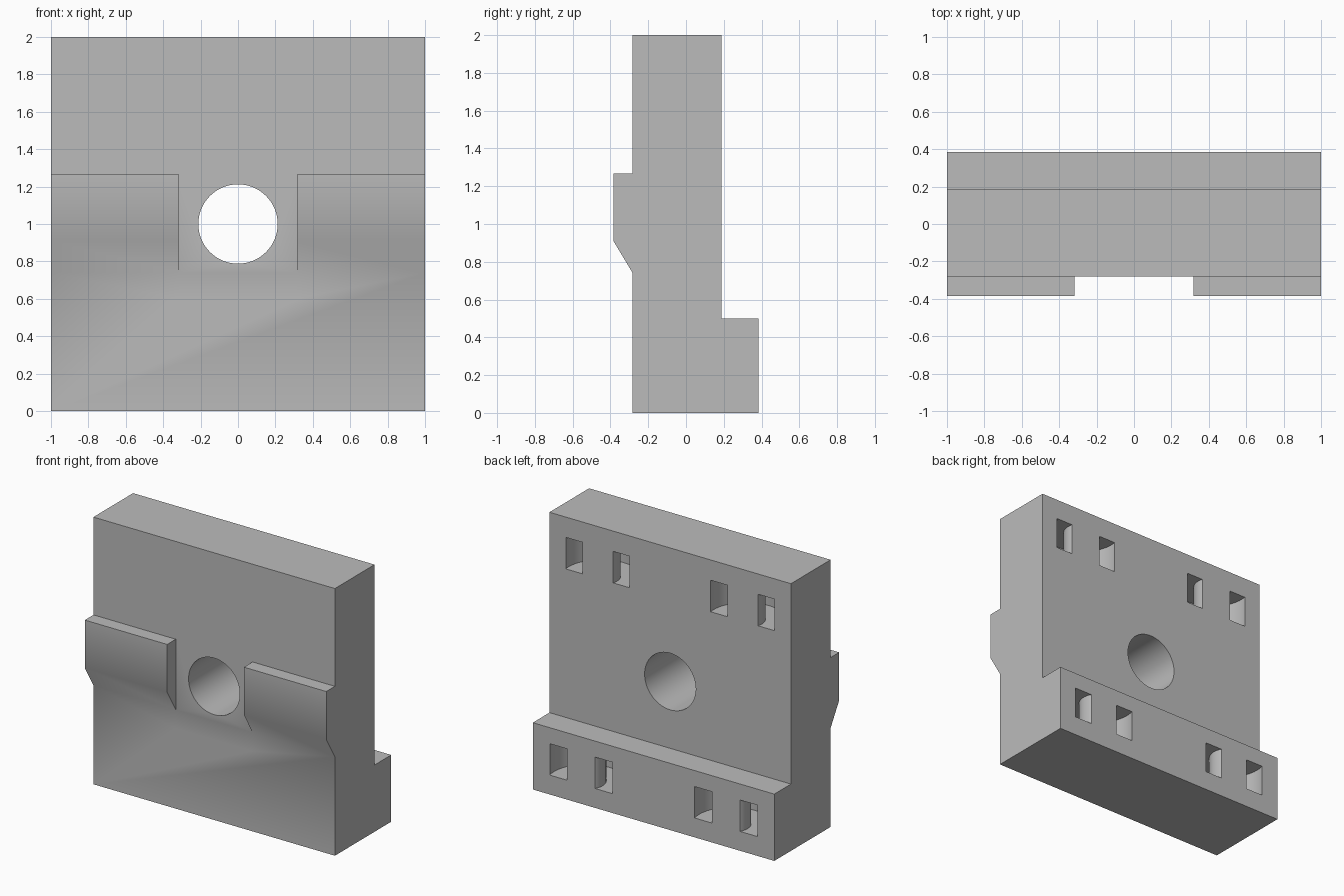
import bpy, bmesh, math
from mathutils import Vector

if "Cube" in bpy.data.objects:
    bpy.data.objects.remove(bpy.data.objects["Cube"], do_unlink=True)

FRONT, BACK, DEPTH = -0.282, 0.187, 0.384

grey = bpy.data.materials.new("plain_grey")
grey.use_nodes = True
grey.diffuse_color = (0.5, 0.5, 0.5, 1)
grey.node_tree.nodes["Principled BSDF"].inputs["Base Color"].default_value = (0.5, 0.5, 0.5, 1)


def finish(bm, name):
    bmesh.ops.recalc_face_normals(bm, faces=bm.faces)
    mesh = bpy.data.meshes.new(name)
    bm.to_mesh(mesh)
    bm.free()
    mesh.materials.append(grey)
    obj = bpy.data.objects.new(name, mesh)
    bpy.context.collection.objects.link(obj)
    return obj


def prism(name, profile, half_width):
    """Extrude a (y, z) profile along x."""
    bm = bmesh.new()
    face = bm.faces.new([bm.verts.new((-half_width, y, z)) for y, z in profile])
    new = bmesh.ops.extrude_face_region(bm, geom=[face])["geom"]
    moved = [v for v in new if isinstance(v, bmesh.types.BMVert)]
    bmesh.ops.translate(bm, verts=moved, vec=(2 * half_width, 0, 0))
    return finish(bm, name)


def ring(name, x, y, low, high, inner=0.133, outer=0.268):
    """Square-section ring around a vertical axis."""
    bm = bmesh.new()
    section = [(inner, low), (outer, low), (outer, high), (inner, high)]
    verts = [bm.verts.new((x + r, y, z)) for r, z in section]
    edges = [bm.edges.new((verts[i], verts[i - 1])) for i in range(4)]
    bmesh.ops.spin(bm, geom=verts + edges, cent=(x, y, 0), axis=(0, 0, 1),
                   angle=math.tau, steps=64, use_merge=True)
    bmesh.ops.remove_doubles(bm, verts=bm.verts, dist=1e-4)
    return finish(bm, name)


def cut(target, cutter):
    cutter.hide_render = True
    mod = target.modifiers.new("cut", "BOOLEAN")
    mod.operation = "DIFFERENCE"
    mod.solver = "EXACT"
    mod.object = cutter
    bpy.context.view_layer.objects.active = target
    bpy.ops.object.modifier_apply(modifier=mod.name)
    bpy.data.objects.remove(cutter, do_unlink=True)


# Plate with rear foot and front ridge
plate = prism("mounting_plate", [
    (FRONT, 0), (DEPTH, 0), (DEPTH, 0.5), (BACK, 0.5), (BACK, 2), (FRONT, 2),
    (FRONT, 1.268), (-DEPTH, 1.268), (-DEPTH, 0.91), (FRONT, 0.74)], 1)

# Gap that splits the ridge in two
cut(plate, prism("ridge_gap", [(-0.6, 0.6), (FRONT, 0.6), (FRONT, 1.4), (-0.6, 1.4)], 0.318))

# Central through hole
bpy.ops.mesh.primitive_cylinder_add(vertices=96, radius=0.212, depth=2,
                                    location=(0, 0, 1), rotation=(math.pi / 2, 0, 0))
cut(plate, bpy.context.object)

# Curved strap channels, each opening as two slots in the back
for side in (-1, 1):
    cut(plate, ring("upper_channel", side * 0.6, BACK - 0.04, 1.612, 1.848))
    cut(plate, ring("lower_channel", side * 0.6, DEPTH - 0.066, 0.145, 0.38))

# Smooth the round walls and the ridge's sloped underside
bpy.ops.object.select_all(action="DESELECT")
plate.select_set(True)
bpy.context.view_layer.objects.active = plate
bpy.ops.object.shade_smooth_by_angle(angle=math.radians(35))
